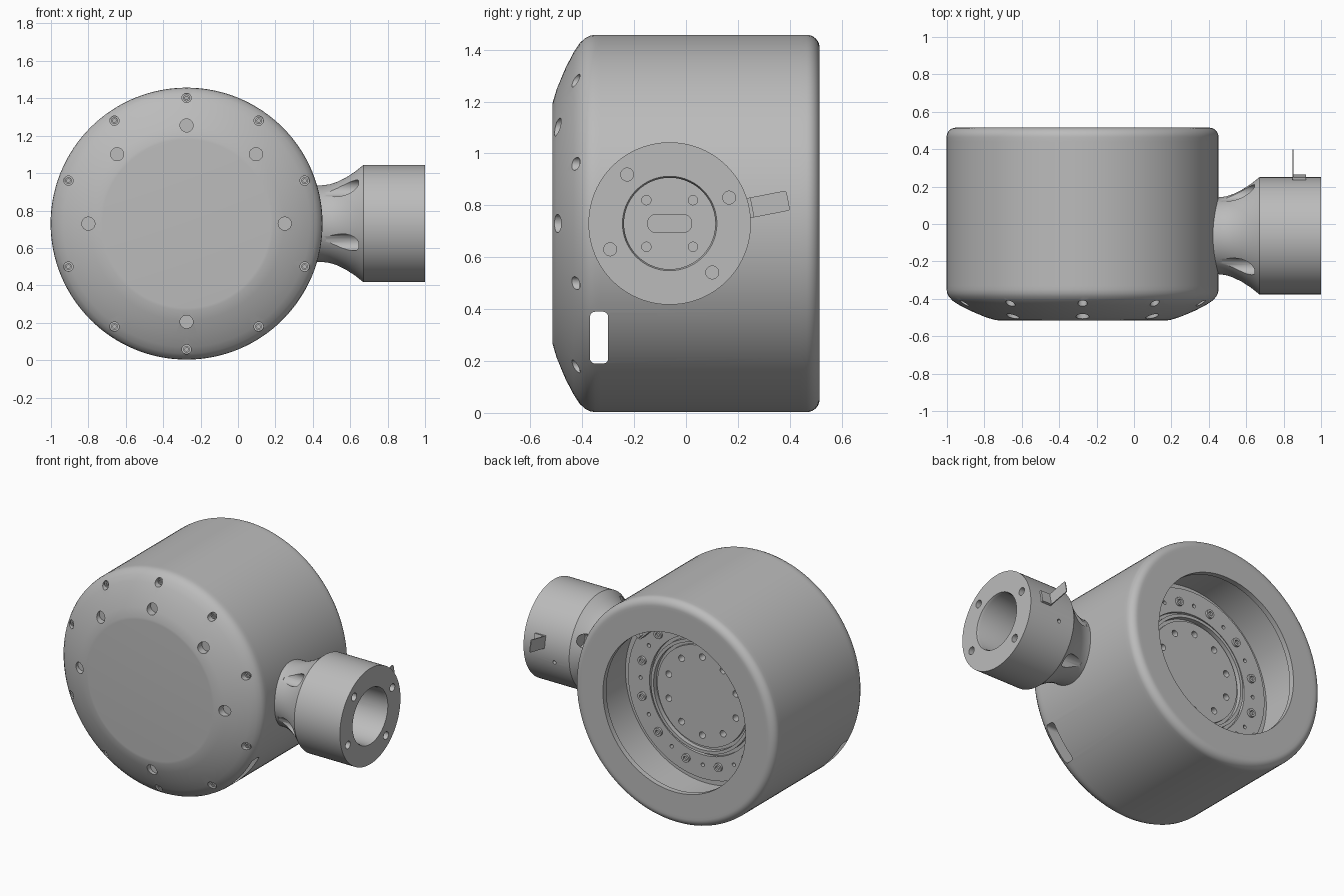
import bpy
import bmesh
from math import sin, cos, pi, radians
from mathutils import Vector, Matrix

if "Cube" in bpy.data.objects:
    bpy.data.objects.remove(bpy.data.objects["Cube"])

grey = bpy.data.materials.new("plain_grey")
grey.use_nodes = True
COLOUR = (0.5, 0.5, 0.5, 1)
grey.diffuse_color = COLOUR
grey.node_tree.nodes["Principled BSDF"].inputs["Base Color"].default_value = COLOUR

X, Y = Vector((1, 0, 0)), Vector((0, 1, 0))
DRUM = Vector((-0.275, 0, 0.73))
ARM = Vector((0, -0.063, 0.73))
R = 0.727


def frame(origin, axis):
    turn = Vector((0, 0, 1)).rotation_difference(axis)
    return Matrix.Translation(origin) @ turn.to_matrix().to_4x4()


def make(name, bm):
    bmesh.ops.recalc_face_normals(bm, faces=bm.faces[:])
    mesh = bpy.data.meshes.new(name)
    bm.to_mesh(mesh)
    bm.free()
    mesh.materials.append(grey)
    ob = bpy.data.objects.new(name, mesh)
    bpy.context.collection.objects.link(ob)
    return ob


def activate(ob):
    bpy.ops.object.select_all(action='DESELECT')
    ob.select_set(True)
    bpy.context.view_layer.objects.active = ob


def smooth(ob):
    activate(ob)
    bpy.ops.object.shade_smooth_by_angle(angle=radians(30))


def lathe(name, profile, origin, axis, steps=96):
    """Revolve (radius, distance) points that start and end on the axis."""
    bm = bmesh.new()
    vs = [bm.verts.new((r, 0, t)) for r, t in profile]
    es = [bm.edges.new(pair) for pair in zip(vs, vs[1:])]
    bmesh.ops.spin(bm, geom=vs + es, cent=(0, 0, 0), axis=(0, 0, 1),
                   dvec=(0, 0, 0), angle=2 * pi, steps=steps)
    bmesh.ops.remove_doubles(bm, verts=bm.verts[:], dist=0.0001)
    bm.transform(frame(origin, axis))
    return make(name, bm)


def rod(bm, start, axis, radius, length):
    mid = start + axis * (length / 2)
    bmesh.ops.create_cone(bm, cap_ends=True, segments=24, radius1=radius,
                          radius2=radius, depth=length, matrix=frame(mid, axis))


def box(bm, matrix, size, round_x=0.0):
    part = bmesh.new()
    bmesh.ops.create_cube(part, size=1, matrix=Matrix.Diagonal((*size, 1)))
    if round_x:
        along = [e for e in part.edges
                 if abs(e.verts[0].co.x - e.verts[1].co.x) > size[0] / 2]
        bmesh.ops.bevel(part, geom=along, offset=round_x, segments=6,
                        profile=0.5, affect='EDGES')
    part.transform(matrix)
    temp = bpy.data.meshes.new("temp")
    part.to_mesh(temp)
    part.free()
    bm.from_mesh(temp)
    bpy.data.meshes.remove(temp)


def cut(ob, bm):
    cutter = make("cutter", bm)
    cutter.hide_render = True
    mod = ob.modifiers.new("cut", 'BOOLEAN')
    mod.operation = 'DIFFERENCE'
    mod.solver = 'EXACT'
    mod.object = cutter
    activate(ob)
    bpy.ops.object.modifier_apply(modifier=mod.name)
    bpy.data.objects.remove(cutter)


def on_drum(radius, degrees, y):
    a = radians(degrees)
    return DRUM + Vector((radius * cos(a), y, radius * sin(a)))


def on_arm(radius, degrees, x):
    a = radians(degrees)
    return ARM + Vector((x, radius * cos(a), radius * sin(a)))


def screw(name, origin, axis, radius):
    k = radius
    smooth(lathe(name, [(0, -k * 0.5), (k * 0.5, -k * 0.5), (k * 0.5, 0), (k, 0),
                        (k, -k * 1.6), (0, -k * 1.6)], origin, axis, 20))


# Drum housing: domed front, rounded back rim, open cavity behind a lip
fillet = [(R - 0.05 + 0.05 * cos(i * pi / 16), 0.465 + 0.05 * sin(i * pi / 16))
          for i in range(9)]
housing = lathe("drum_housing", [
    (0, -0.515), (0.45, -0.515), (0.465, -0.514), (0.52, -0.498), (0.6, -0.464),
    (0.66, -0.433), (0.695, -0.41), (0.715, -0.388), (0.724, -0.37), (R, -0.35),
    (R, -0.33), (R, 0.44), *fillet, (0.66, 0.515), (0.515, 0.515), (0.515, 0.48),
    (0.58, 0.48), (0.58, -0.4), (0.44, -0.46), (0, -0.46)], DRUM, Y, 128)

RIM_ANGLES = [s + d for s in (0, 180) for d in (20, 55, 90, 125, 160)]
tools = bmesh.new()
for a in RIM_ANGLES:
    rod(tools, on_drum(0.672, a, -0.6), Y, 0.025, 0.205)
for a in (0, 45, 90, 135, 180, 270):
    rod(tools, on_drum(0.525, a, -0.6), Y, 0.035, 0.14)
box(tools, Matrix.Translation((DRUM.x, -0.335, 0.29)), (2, 0.07, 0.2), 0.02)
cut(housing, tools)
smooth(housing)
for a in RIM_ANGLES:
    screw("rim_screw", on_drum(0.672, a, -0.41), -Y, 0.018)

# Mounting plate inside the back opening, with stepped rings and bolt holes
plate = lathe("mounting_plate", [
    (0, 0.05), (0.582, 0.05), (0.582, 0.19), (0.54, 0.19), (0.54, 0.22),
    (0.385, 0.22), (0.385, 0.2), (0.365, 0.2), (0.365, 0.235), (0.345, 0.235),
    (0.345, 0.205), (0.325, 0.205), (0.325, 0.225), (0, 0.225)], DRUM, Y)
tools = bmesh.new()
for i in range(10):
    rod(tools, on_drum(0.255, i * 36 + 18, 0.17), Y, 0.021, 0.2)
for i in range(12):
    rod(tools, on_drum(0.45, i * 30, 0.18), Y, 0.012, 0.2)
cut(plate, tools)
smooth(plate)
for i in range(12):
    screw("plate_screw", on_drum(0.45, i * 30 + 15, 0.235), Y, 0.027)

# Two cable brackets on opposite sides of the plate
for side in (45, 225):
    bm = bmesh.new()
    base = Matrix.Translation(DRUM) @ Matrix.Rotation(-radians(side), 4, 'Y')
    box(bm, base @ Matrix.Translation((0.525, 0.245, 0)), (0.07, 0.06, 0.2))
    for z in (-0.07, 0, 0.07):
        box(bm, base @ Matrix.Translation((0.515, 0.285, z)), (0.03, 0.03, 0.03))
    make("cable_bracket", bm)

# Side arm: flared neck, cylindrical socket and deep bore
arm = lathe("side_arm", [
    (0, 0.33), (0.205, 0.33), (0.205, 0.45), (0.21, 0.49), (0.223, 0.53),
    (0.245, 0.575), (0.277, 0.625), (0.313, 0.67), (0.313, 1.0), (0.182, 1.0),
    (0.176, 0.985), (0.176, 0.5), (0, 0.5)], ARM, X)
BOLTS = (23.5, 131, 203.5, 311)
tools = bmesh.new()
for a in BOLTS:
    rod(tools, on_arm(0.25, a, 0.47), X, 0.045, 0.175)
    rod(tools, on_arm(0.25, a, 0.9), X, 0.025, 0.2)
for a in (45, 135, 225, 315):
    rod(tools, on_arm(0.127, a, 0.46), X, 0.018, 0.1)
box(tools, Matrix.Translation(ARM + X * 0.5), (0.06, 0.17, 0.07), 0.033)
# Small radial pin hole through the socket wall
outward = Vector((0, cos(radians(-10)), sin(radians(-10))))
rod(tools, ARM + X * 0.78 + outward * 0.1, outward, 0.012, 0.3)
cut(arm, tools)
smooth(arm)

# Bent tab standing out from the back of the socket
bm = bmesh.new()
tilt = Matrix.Translation(ARM) @ Matrix.Rotation(radians(11), 4, 'X')
box(bm, tilt @ Matrix.Translation((0.851, 0.388, 0)), (0.006, 0.155, 0.078), 0.01)
box(bm, tilt @ Matrix.Translation((0.885, 0.316, 0)), (0.07, 0.018, 0.078))
make("socket_tab", bm)
